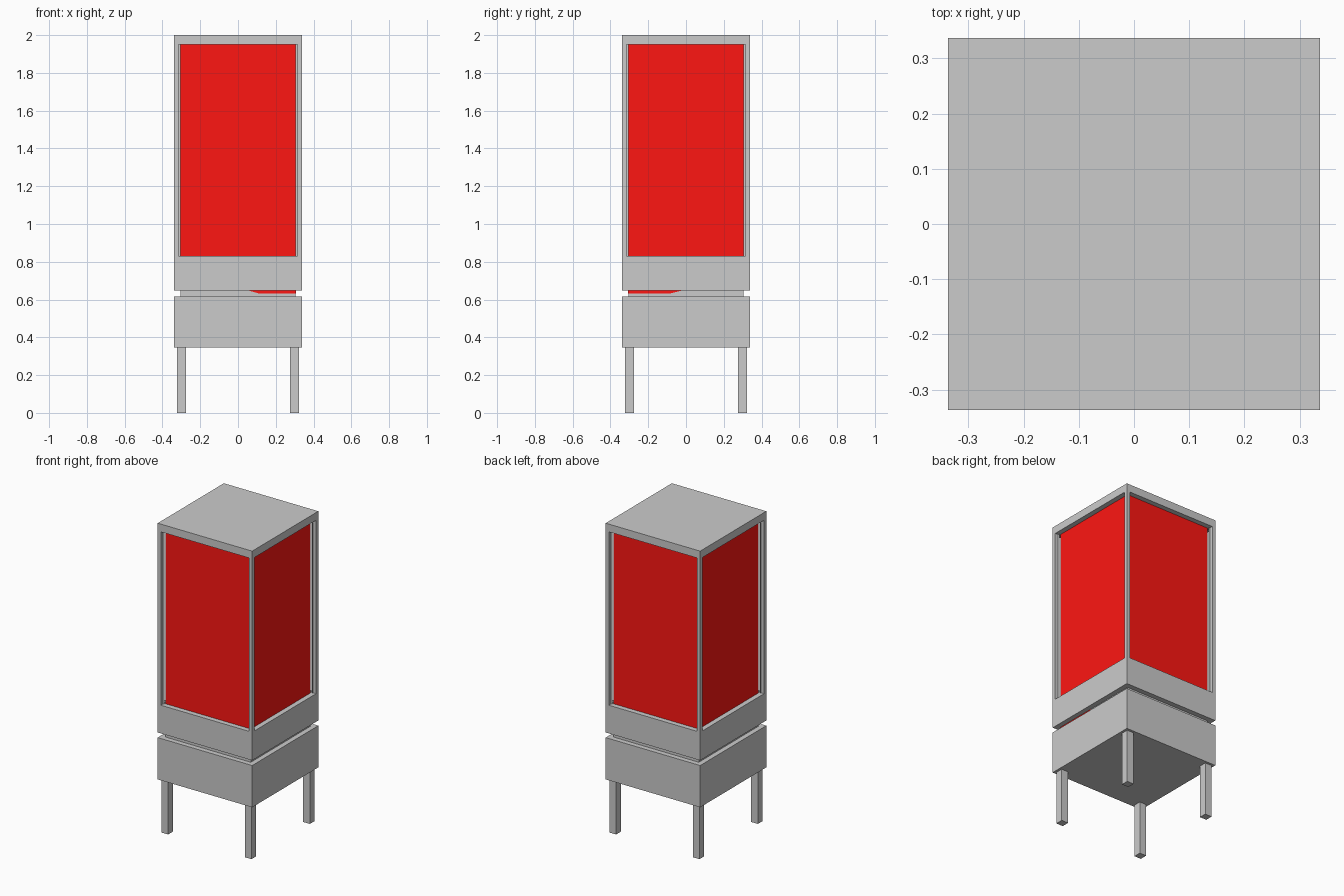
import bpy, bmesh

if "Cube" in bpy.data.objects:
    bpy.data.objects.remove(bpy.data.objects["Cube"])

HALF = 0.3375      # outer half width
CORE = 0.305       # half width of neck and recessed panels
GAP = HALF - CORE

red = bpy.data.materials.new("red_panel")
red.diffuse_color = (1.0, 0.008, 0.006, 1)
red.use_nodes = True
red.node_tree.nodes["Principled BSDF"].inputs["Base Color"].default_value = red.diffuse_color


def make(name, bm, mat=None):
    bmesh.ops.recalc_face_normals(bm, faces=bm.faces)
    me = bpy.data.meshes.new(name)
    bm.to_mesh(me)
    bm.free()
    if mat:
        me.materials.append(mat)
    ob = bpy.data.objects.new(name, me)
    bpy.context.collection.objects.link(ob)
    return ob


def box_bm(half, z0, z1, x=0, y=0):
    bm = bmesh.new()
    bmesh.ops.create_cube(bm, size=2)
    for v in bm.verts:
        v.co = (x + v.co.x * half, y + v.co.y * half, z0 if v.co.z < 0 else z1)
    return bm


# Four legs
for sx, fx in ((-1, "left"), (1, "right")):
    for sy, fy in ((-1, "front"), (1, "back")):
        make(f"{fy}_{fx}_leg", box_bm(0.024, 0, 0.345, sx * 0.298, sy * 0.298))

# Base box and the narrower neck above it
make("base_box", box_bm(HALF, 0.345, 0.615))
make("neck", box_bm(CORE, 0.615, 0.648))

# Cabinet frame: a recessed opening on each side
bm = box_bm(HALF, 0.648, 2.0)
bm.normal_update()
for f in [f for f in bm.faces if abs(f.normal.z) < 0.5]:
    n = f.normal.copy()
    bmesh.ops.inset_individual(bm, faces=[f], thickness=GAP)
    for v in f.verts:
        v.co.z = 0.83 if v.co.z < 1.3 else 1.95
    jamb = bmesh.ops.extrude_discrete_faces(bm, faces=[f])["faces"][0]
    bmesh.ops.translate(bm, verts=jamb.verts, vec=-n * GAP)
    bm.faces.remove(jamb)
make("cabinet_frame", bm)

# Red panels filling the openings
make("red_panels", box_bm(CORE, 0.83, 1.95), red)

# Red wedge showing at the front right corner of the neck
c = CORE + 0.001
bm = bmesh.new()
rings = [[bm.verts.new(p) for p in ((x, -c, z), (c, -c, z), (c, y, z))]
         for x, y, z in ((0.115, -0.09, 0.631), (0.055, -0.02, 0.648))]
bm.faces.new(rings[0])
bm.faces.new(rings[1])
for i in range(3):
    j = (i + 1) % 3
    bm.faces.new((rings[0][i], rings[0][j], rings[1][j], rings[1][i]))
make("corner_wedge", bm, red)
